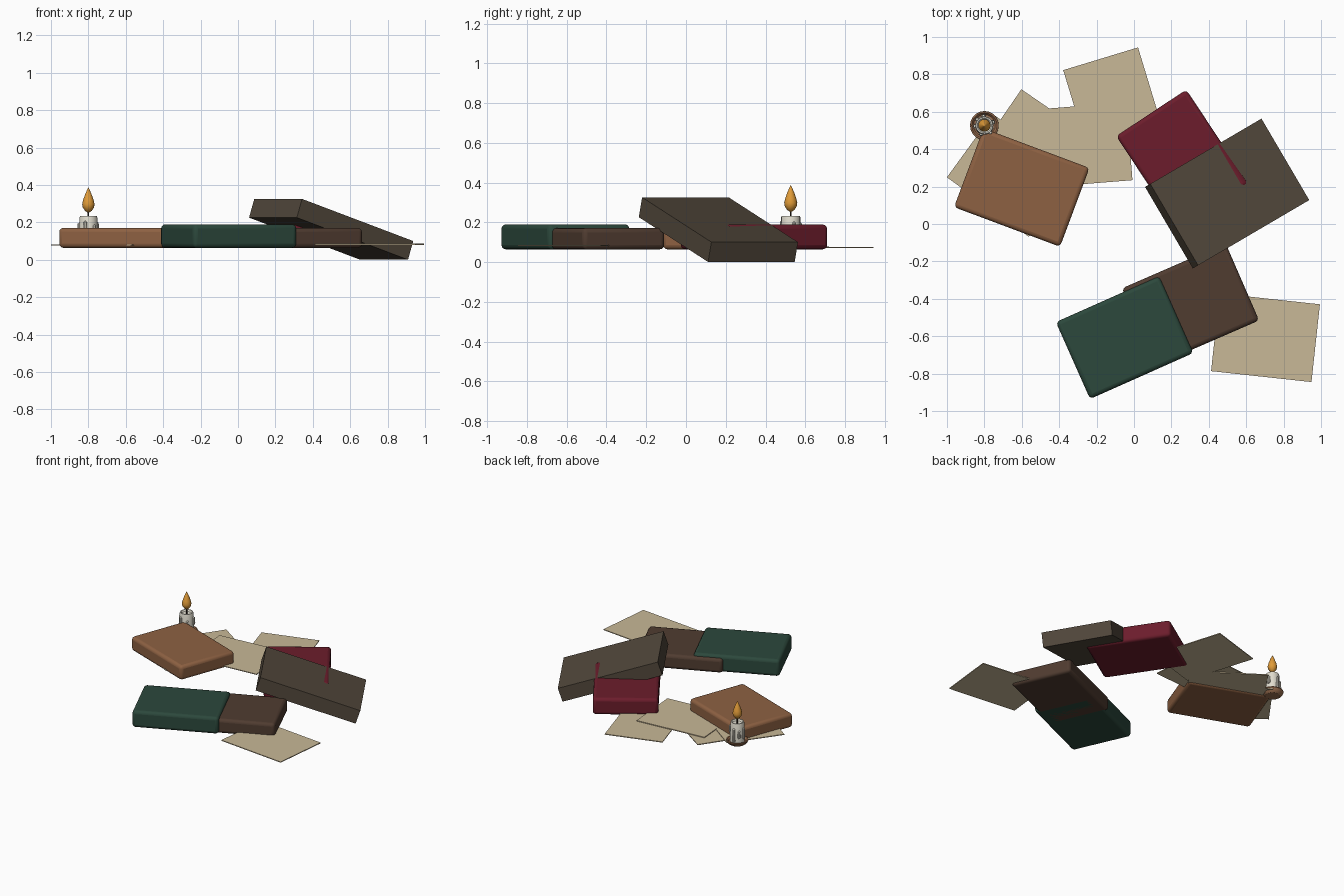
import bpy, bmesh
from math import radians, cos, sin, pi

if "Cube" in bpy.data.objects:
    bpy.data.objects.remove(bpy.data.objects["Cube"])


def material(name, rgb):
    m = bpy.data.materials.new(name)
    m.diffuse_color = (*rgb, 1)
    m.use_nodes = True
    m.node_tree.nodes["Principled BSDF"].inputs["Base Color"].default_value = m.diffuse_color
    return m


def box(name, size, loc, yaw, mat, pitch=0, bevel=0):
    bpy.ops.mesh.primitive_cube_add(size=1, location=loc,
                                    rotation=(0, radians(pitch), radians(yaw)))
    o = bpy.context.object
    o.name = name
    o.scale = size
    bpy.ops.object.transform_apply(location=False, rotation=False, scale=True)
    o.data.materials.append(mat)
    if bevel:
        b = o.modifiers.new("rounded_edges", 'BEVEL')
        b.width, b.segments = bevel, 3
        bpy.ops.object.shade_smooth_by_angle()
    return o


def lathe(name, profile, loc, mat, n=20):
    # spin an (r, z) profile about the vertical axis
    bm = bmesh.new()
    rings = []
    for r, z in profile:
        if r == 0:
            rings.append([bm.verts.new((0, 0, z))] * n)
        else:
            rings.append([bm.verts.new((r * cos(2 * pi * i / n), r * sin(2 * pi * i / n), z))
                          for i in range(n)])
    for a, b in zip(rings, rings[1:]):
        for i in range(n):
            j = (i + 1) % n
            bm.faces.new(list(dict.fromkeys((a[i], a[j], b[j], b[i]))))
    bmesh.ops.recalc_face_normals(bm, faces=bm.faces)
    me = bpy.data.meshes.new(name)
    bm.to_mesh(me)
    bm.free()
    o = bpy.data.objects.new(name, me)
    bpy.context.collection.objects.link(o)
    o.location = loc
    me.materials.append(mat)
    bpy.context.view_layer.objects.active = o
    bpy.ops.object.select_all(action='DESELECT')
    o.select_set(True)
    bpy.ops.object.shade_smooth_by_angle()
    return o


tan = material("tan_leather", (0.27, 0.12, 0.055))
green = material("green_cloth", (0.025, 0.065, 0.045))
brown = material("brown_leather", (0.08, 0.045, 0.03))
red = material("red_cloth", (0.15, 0.012, 0.025))
grey_brown = material("worn_cover", (0.085, 0.065, 0.045))
paper = material("parchment", (0.58, 0.48, 0.31))
wax = material("wax", (0.75, 0.72, 0.62))
clay = material("dish_clay", (0.33, 0.16, 0.08))
fire = material("fire", (0.75, 0.33, 0.04))
soot = material("soot", (0.03, 0.02, 0.015))

# Flat books: name, centre, height, yaw, material
for name, x, y, h, yaw, mat in [
        ("tan_book", -0.60, 0.195, 0.107, -20.5, tan),
        ("green_book", -0.05, -0.607, 0.126, 24, green),
        ("brown_book", 0.302, -0.43, 0.107, 23.5, brown),
        ("red_book", 0.259, 0.342, 0.125, -56.5, red)]:
    box(name, (0.605, 0.45, h), (x, y, 0.064 + h / 2), yaw, mat, bevel=0.022)

# Large leaning book
box("leaning_book", (0.725, 0.505, 0.105), (0.498, 0.163, 0.163), 30.4, grey_brown, pitch=18.1)

# Loose sheets
for i, (x, y, z, yaw) in enumerate([
        (0.703, -0.608, 0.083, -6.2), (-0.10, 0.625, 0.074, -73.1),
        (-0.294, 0.421, 0.081, 4.6), (-0.659, 0.26, 0.080, -36),
        (-0.498, 0.395, 0.075, -34.5)]):
    box(f"paper_sheet_{i + 1}", (0.54, 0.418, 0.006), (x, y, z), yaw, paper)

# Candle on its dish
c = (-0.80, 0.527, 0)
lathe("candle_dish", [(0, 0.064), (0.05, 0.064), (0.068, 0.076), (0.077, 0.092), (0.076, 0.099),
                      (0.068, 0.099), (0.058, 0.086), (0, 0.084)], c, clay)
lathe("candle", [(0, 0.084), (0.05, 0.084), (0.048, 0.225), (0.045, 0.233), (0.038, 0.233),
                 (0.030, 0.222), (0, 0.216)], c, wax)
lathe("wick", [(0, 0.21), (0.005, 0.21), (0.004, 0.262), (0, 0.262)], c, soot, 8)
lathe("flame", [(0, 0.25), (0.018, 0.262), (0.030, 0.28), (0.033, 0.298), (0.028, 0.32),
                (0.018, 0.348), (0.007, 0.374), (0, 0.388)], c, fire, 16)

# Wax drips round the candle
for i, (ang, top, bottom) in enumerate([(185, 0.20, 0.12), (250, 0.21, 0.14), (310, 0.19, 0.11),
                                        (20, 0.205, 0.15), (95, 0.20, 0.10), (140, 0.185, 0.13)]):
    a = radians(ang)
    lathe(f"wax_drip_{i + 1}", [(0, bottom - 0.01), (0.009, bottom - 0.006), (0.012, bottom + 0.004),
                                (0.009, top - 0.008), (0, top)],
          (c[0] + 0.049 * cos(a), c[1] + 0.049 * sin(a), 0), wax, 10)
